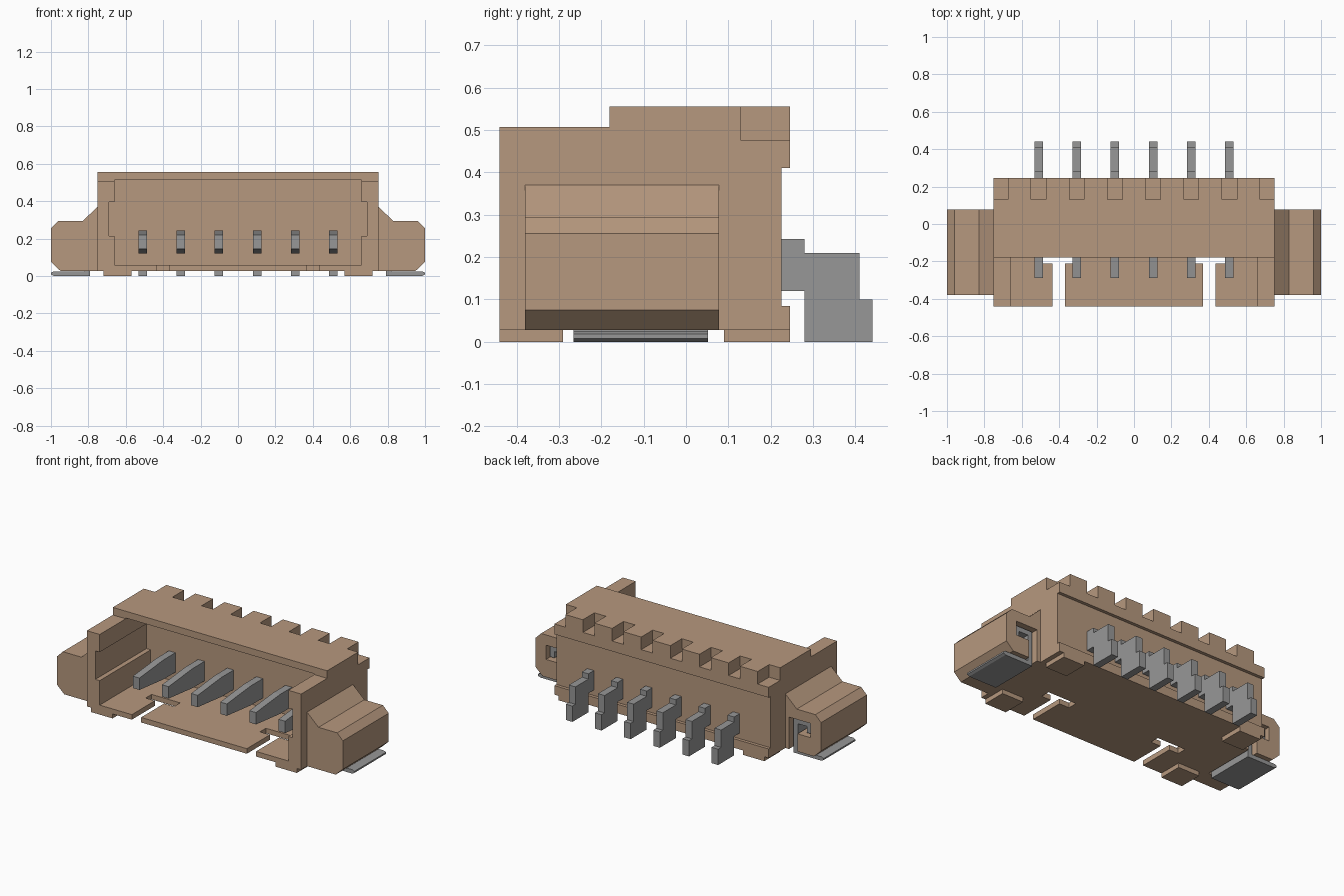
import bpy
import bmesh

if "Cube" in bpy.data.objects:
    bpy.data.objects.remove(bpy.data.objects["Cube"], do_unlink=True)


def material(name, rgb):
    m = bpy.data.materials.new(name)
    m.use_nodes = True
    m.diffuse_color = (*rgb, 1)
    bsdf = next(n for n in m.node_tree.nodes if n.type == "BSDF_PRINCIPLED")
    bsdf.inputs["Base Color"].default_value = (*rgb, 1)
    return m


TAN = material("tan plastic", (0.47, 0.315, 0.21))
GREY = material("grey metal", (0.31, 0.31, 0.31))


def prism(name, outline, axis, lo, hi, mat):
    """Extrude an outline along x (outline is y, z) or along y (outline is x, z)."""
    def place(a, b, t):
        return (t, a, b) if axis == "x" else (a, t, b)
    bm = bmesh.new()
    face = bm.faces.new([bm.verts.new(place(a, b, lo)) for a, b in outline])
    grown = bmesh.ops.extrude_face_region(bm, geom=[face])
    shift = place(0, 0, hi - lo)
    bmesh.ops.translate(bm, vec=shift, verts=[v for v in grown["geom"] if isinstance(v, bmesh.types.BMVert)])
    bmesh.ops.recalc_face_normals(bm, faces=bm.faces)
    mesh = bpy.data.meshes.new(name)
    bm.to_mesh(mesh)
    bm.free()
    mesh.materials.append(mat)
    obj = bpy.data.objects.new(name, mesh)
    bpy.context.collection.objects.link(obj)
    return obj


def box(name, x0, x1, y0, y1, z0, z1, mat):
    return prism(name, [(y0, z0), (y1, z0), (y1, z1), (y0, z1)], "x", x0, x1, mat)


def cut(target, cutter):
    """Subtract the cutter, then discard it."""
    mod = target.modifiers.new("cut", "BOOLEAN")
    mod.operation = "DIFFERENCE"
    mod.solver = "EXACT"
    mod.object = cutter
    bpy.context.view_layer.objects.active = target
    bpy.ops.object.modifier_apply(modifier=mod.name)
    bpy.data.objects.remove(cutter, do_unlink=True)


def mirrored(points, side):
    return [(side * x, z) for x, z in points]


def span(a, b, side):
    return sorted((side * a, side * b))


PINS = [(i - 2.5) * 0.204 for i in range(6)]

# Housing: stepped side profile, hollowed from the front
housing = prism("housing", [
    (-0.44, 0.028), (0.245, 0.028), (0.245, 0.085), (0.225, 0.085), (0.225, 0.41),
    (0.245, 0.41), (0.245, 0.555), (-0.18, 0.555), (-0.18, 0.507), (-0.44, 0.507),
], "x", -0.75, 0.75, TAN)

# Mating cavity with a keyway groove in each side wall
half = [(0.66, 0.06), (0.66, 0.215), (0.69, 0.215), (0.69, 0.395), (0.66, 0.395), (0.66, 0.512)]
cut(housing, prism("cavity", half + mirrored(half[::-1], -1), "y", -0.6, 0.07, TAN))

# Notches along the rear top edge, one over each pin and one at each end
for x in PINS:
    cut(housing, box("notch", x - 0.04, x + 0.04, 0.13, 0.3, 0.475, 0.6, TAN))
for s in (-1, 1):
    cut(housing, box("end_notch", *span(0.673, 0.8, s), 0.13, 0.3, 0.475, 0.6, TAN))
    # T shaped slot in the floor
    cut(housing, box("floor_slot", *span(0.37, 0.435, s), -0.6, -0.19, 0, 0.1, TAN))
    cut(housing, box("floor_window", *span(0.30, 0.50, s), -0.21, -0.15, 0, 0.1, TAN))

# Contacts: tapered blade inside, stepped solder tail behind
for i, x in enumerate(PINS):
    prism(f"contact_{i + 1}", [
        (-0.29, 0.145), (-0.05, 0.12), (0.28, 0.12), (0.28, 0), (0.44, 0), (0.44, 0.1),
        (0.41, 0.1), (0.41, 0.21), (0.28, 0.21), (0.28, 0.243), (-0.05, 0.243), (-0.29, 0.22),
    ], "x", x - 0.023, x + 0.023, GREY)

for s, side in ((1, "left"), (-1, "right")):
    # Side wing with an L shaped pocket open at the rear
    wing = prism(f"{side}_wing", mirrored([
        (0.75, 0.028), (0.95, 0.028), (1.0, 0.075), (1.0, 0.255),
        (0.96, 0.295), (0.83, 0.295), (0.75, 0.37),
    ], s), "y", -0.38, 0.078, TAN)
    cut(wing, prism("pocket", mirrored([
        (0.775, 0), (0.835, 0), (0.835, 0.14), (0.925, 0.14), (0.925, 0.23), (0.775, 0.23),
    ], s), "y", -0.27, 0.2, TAN))

    # Hold-down clip hooked in the pocket, ending in a flat solder pad
    prism(f"{side}_solder_clip", mirrored([
        (0.79, 0), (0.985, 0), (1.0, 0.008), (1.0, 0.018), (0.985, 0.025), (0.82, 0.025),
        (0.82, 0.19), (0.885, 0.19), (0.885, 0.15), (0.915, 0.15), (0.915, 0.22), (0.79, 0.22),
    ], s), "y", -0.265, 0.052, GREY)

    # Standoff feet under the housing
    for end, y0, y1 in (("front", -0.44, -0.29), ("rear", 0.09, 0.245)):
        box(f"{side}_{end}_foot", *span(0.57, 0.72, s), y0, y1, 0, 0.03, TAN)
